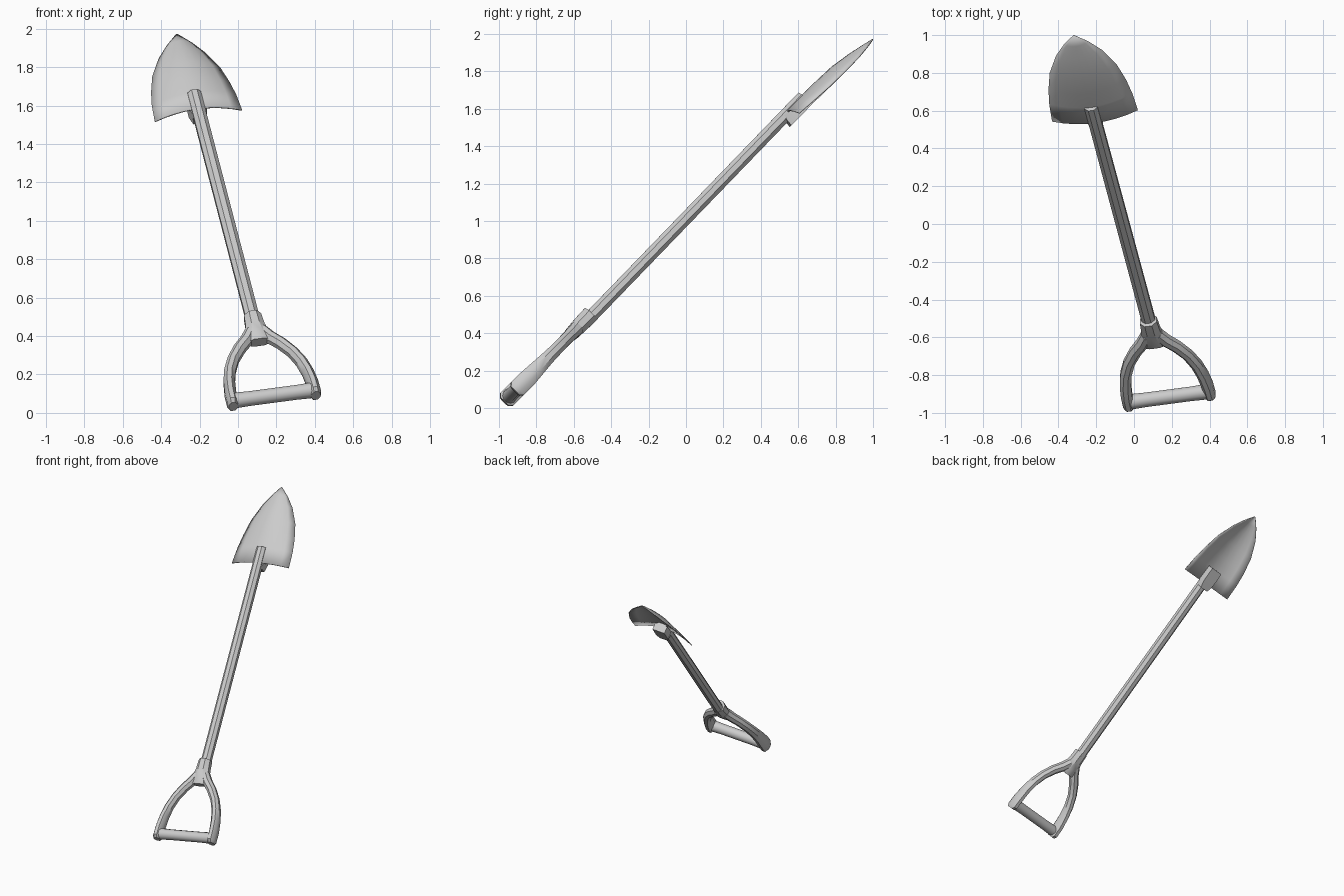
import bpy, bmesh, math
from mathutils import Matrix, Vector

if "Cube" in bpy.data.objects:
    bpy.data.objects.remove(bpy.data.objects["Cube"])

# Local frame: X = width, Y = along the shaft, Z = face normal
FRAME = (Matrix.Translation((-0.058, 0, 1.0)) @ Matrix.Rotation(math.radians(45), 4, 'X')
         @ Matrix.Rotation(math.radians(10.6), 4, 'Z'))


def finish(name, bm, angle=35):
    bmesh.ops.recalc_face_normals(bm, faces=bm.faces)
    me = bpy.data.meshes.new(name)
    bm.to_mesh(me)
    bm.free()
    ob = bpy.data.objects.new(name, me)
    bpy.context.collection.objects.link(ob)
    ob.matrix_world = FRAME
    bpy.ops.object.select_all(action='DESELECT')
    ob.select_set(True)
    bpy.context.view_layer.objects.active = ob
    bpy.ops.object.shade_smooth_by_angle(angle=math.radians(angle))
    return ob


def tube(name, stations, sides=8, angle=35):
    """Loft along (x, y, z, half width, half depth) stations lying near the XY plane."""
    bm = bmesh.new()
    pts = [Vector(s[:3]) for s in stations]
    rings = []
    k = 1 / math.cos(math.pi / sides)
    for i, s in enumerate(stations):
        t = (pts[min(i + 1, len(pts) - 1)] - pts[max(i - 1, 0)]).normalized()
        side = t.cross(Vector((0, 0, 1))).normalized()
        up = side.cross(t)
        ring = []
        for j in range(sides):
            a = 2 * math.pi * (j + 0.5) / sides
            ring.append(bm.verts.new(pts[i] + side * math.cos(a) * s[3] * k
                                     + up * math.sin(a) * s[4] * k))
        rings.append(ring)
    for r, q in zip(rings, rings[1:]):
        for j in range(sides):
            n = (j + 1) % sides
            bm.faces.new((r[j], r[n], q[n], q[j]))
    bm.faces.new(rings[0])
    bm.faces.new(rings[-1])
    return finish(name, bm, angle)


# Shaft, flat sided
tube("shaft", [(0, -0.76, -0.003, .036, .034), (0, 0.925, .026, .035, .034)], angle=20)

# Neck block that holds the shaft and forks into the arms
tube("handle_neck", [(0, -.725, .008, .045, .045), (0, -.80, .007, .050, .043),
                     (0, -.87, .006, .066, .038), (0, -.915, .005, .068, .028)])

# Two curved arms, thickening towards the grip
arm = [(.030, -.835, .006, .030, .036), (.062, -.890, .006, .033, .034),
       (.110, -.945, .006, .032, .032), (.158, -1.02, .005, .030, .033),
       (.190, -1.10, .005, .030, .036), (.208, -1.18, .004, .030, .042),
       (.217, -1.26, .003, .030, .048), (.219, -1.335, .003, .029, .048),
       (.219, -1.354, .003, .024, .030)]
for s, side in ((-1, "left"), (1, "right")):
    tube("handle_arm_" + side, [(s * p[0],) + p[1:] for p in arm])

# Grip bar
tube("grip", [(x, -1.312, .004, r, r) for x, r in
              ((-.225, .040), (-.12, .037), (.12, .037), (.225, .040))], sides=12)

# Bracket behind the blade
tube("blade_bracket", [(0, .77, -.003, .034, .034), (0, .82, -.008, .048, .030),
                       (0, .93, -.008, .048, .027)], sides=4, angle=20)

# Blade: pointed, arched sheet; rows are (y, half width, centre z, edge z)
rows = [(.806, .23, .033, -.020), (.93, .222, .034, -.028), (1.03, .207, .034, -.034),
        (1.15, .178, .030, -.036), (1.27, .122, .012, -.035), (1.35, .065, -.005, -.029),
        (1.416, .003, -.020, -.021)]
bm = bmesh.new()
grid = []
N = 8
for y, w, zc, ze in rows:
    line = []
    for j in range(N + 1):
        u = 2 * j / N - 1
        line.append(bm.verts.new((u * w, y, ze + (zc - ze) * (1 - u * u))))
    grid.append(line)
for r, q in zip(grid, grid[1:]):
    for j in range(N):
        bm.faces.new((r[j], r[j + 1], q[j + 1], q[j]))
blade = finish("blade", bm)
sol = blade.modifiers.new("thickness", 'SOLIDIFY')
sol.thickness = 0.007
sol.offset = 0
